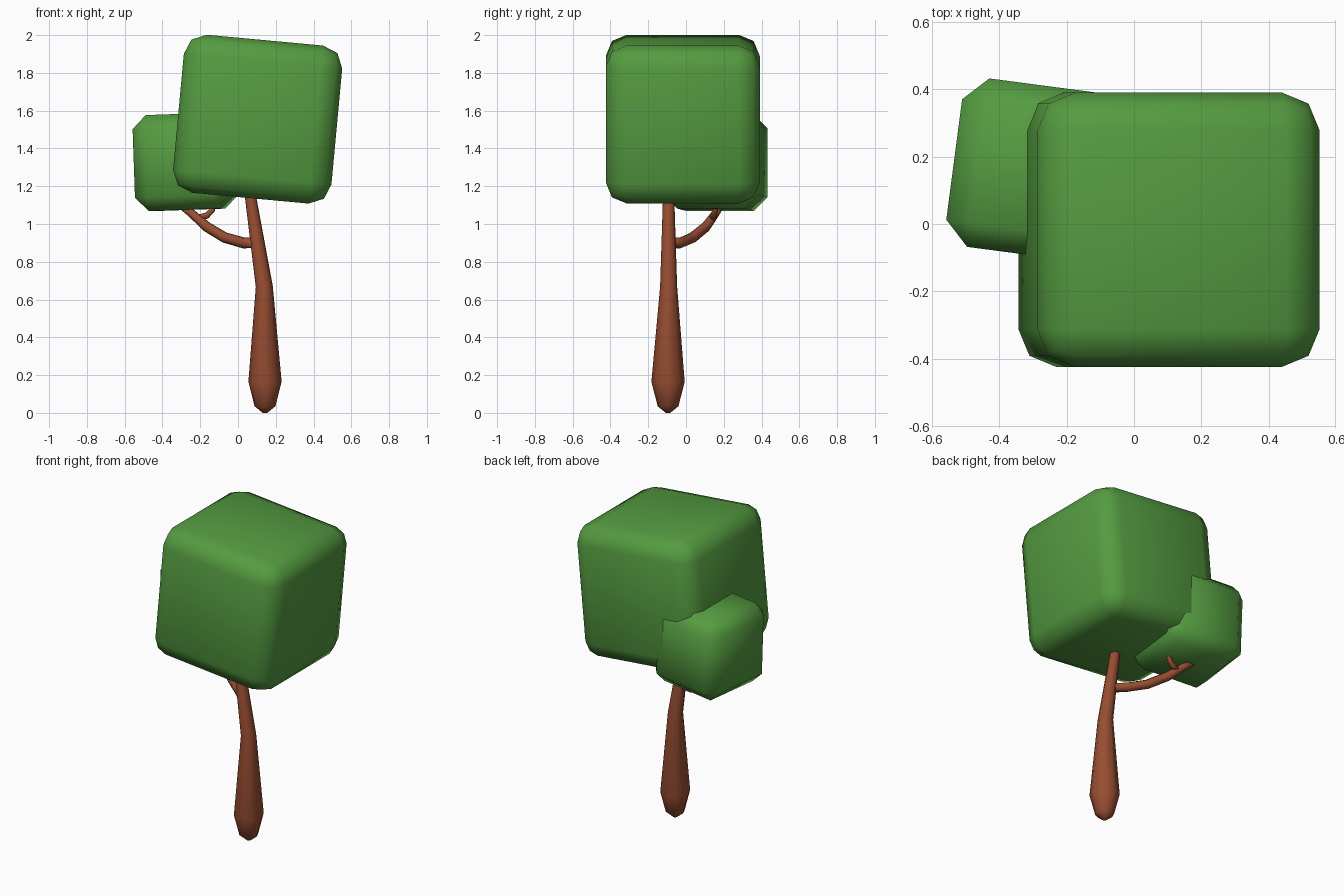
import bpy, bmesh, math
from mathutils import Vector, Matrix

if "Cube" in bpy.data.objects:
    bpy.data.objects.remove(bpy.data.objects["Cube"])


def material(name, rgb):
    m = bpy.data.materials.new(name)
    m.diffuse_color = (*rgb, 1)
    m.use_nodes = True
    m.node_tree.nodes["Principled BSDF"].inputs["Base Color"].default_value = m.diffuse_color
    return m


GREEN = material("leaf green", (0.09, 0.33, 0.052))
BROWN = material("bark brown", (0.31, 0.075, 0.032))


def add_object(name, bm, mat):
    bmesh.ops.recalc_face_normals(bm, faces=bm.faces)
    for f in bm.faces:
        f.smooth = True
    me = bpy.data.meshes.new(name)
    bm.to_mesh(me)
    bm.free()
    me.materials.append(mat)
    ob = bpy.data.objects.new(name, me)
    bpy.context.collection.objects.link(ob)
    return ob


def leaf_block(name, loc, size, rot, bevel, segments):
    """Tilted box with rounded edges."""
    bm = bmesh.new()
    bmesh.ops.create_cube(bm, size=1, matrix=Matrix.Diagonal((*size, 1)))
    bmesh.ops.bevel(bm, geom=bm.edges[:], offset=bevel, segments=segments,
                    profile=0.5, affect='EDGES')
    ob = add_object(name, bm, GREEN)
    ob.location = loc
    ob.rotation_euler = [math.radians(a) for a in rot]


def limb(name, points, sides=8):
    """Tapered tube through (x, y, z, radius) points, with closed ends."""
    bm = bmesh.new()
    pos = [Vector(p[:3]) for p in points]
    rings = []
    for i, p in enumerate(points):
        d = (pos[min(i + 1, len(pos) - 1)] - pos[max(i - 1, 0)]).normalized()
        u = Vector((0, 1, 0)).cross(d).normalized()
        v = d.cross(u)
        rings.append([bm.verts.new(pos[i] + p[3] * (
            math.cos(k * math.tau / sides) * u + math.sin(k * math.tau / sides) * v))
            for k in range(sides)])
    for a, b in zip(rings, rings[1:]):
        for k in range(sides):
            n = (k + 1) % sides
            bm.faces.new((a[k], a[n], b[n], b[k]))
    bm.faces.new(rings[0])
    bm.faces.new(rings[-1])
    add_object(name, bm, BROWN)


# crown blocks
leaf_block("large_crown", (0.104, -0.017, 1.555), (0.842, 0.815, 0.84), (0, 5.3, 0), 0.112, 2)
leaf_block("small_crown", (-0.278, 0.158, 1.329), (0.505, 0.505, 0.508), (0, -2.0, -7.5), 0.072, 1)

# trunk, with a rounded foot
limb("trunk", [(0.143, -0.095, 0.0, 0.012), (0.143, -0.095, 0.035, 0.055),
               (0.143, -0.095, 0.165, 0.088), (0.139, -0.092, 0.67, 0.045),
               (0.067, -0.092, 1.14, 0.030), (0.062, -0.092, 1.18, 0.022)])

# side branch and its twig
limb("branch", [(0.09, -0.09, 0.90, 0.028), (0.03, -0.03, 0.90, 0.029),
                (-0.07, 0.035, 0.928, 0.028), (-0.165, 0.105, 0.985, 0.027),
                (-0.25, 0.16, 1.06, 0.022), (-0.31, 0.19, 1.10, 0.014)])
limb("twig", [(-0.215, 0.14, 1.03, 0.018), (-0.165, 0.145, 1.045, 0.017),
              (-0.135, 0.155, 1.075, 0.014), (-0.125, 0.16, 1.11, 0.009)])
